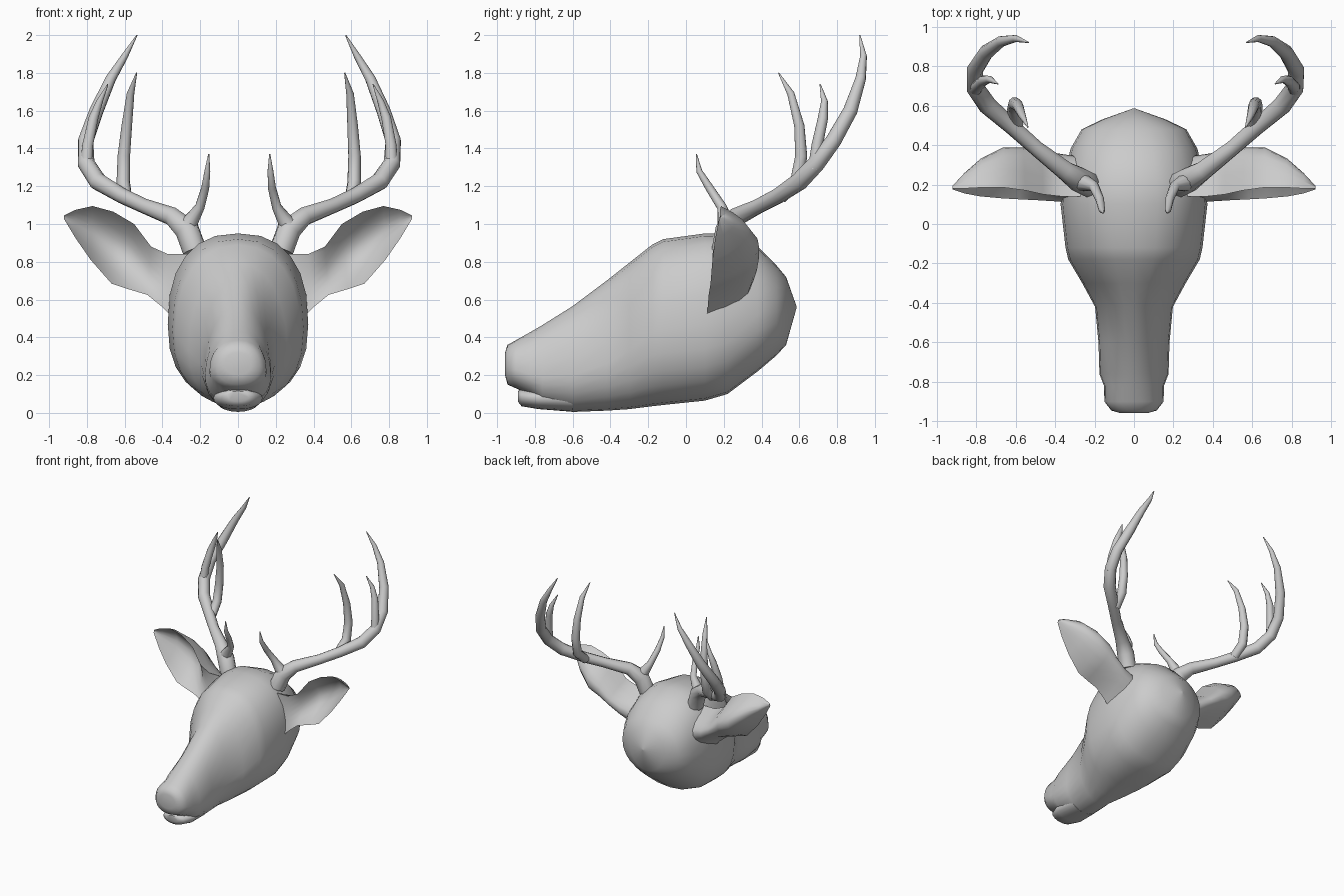
import bpy, bmesh
from math import sin, cos, pi
from mathutils import Vector


def loft(name, rings, angle=60):
    """Skin a list of equal-length point rings and cap both ends."""
    bm = bmesh.new()
    vr = [[bm.verts.new(p) for p in r] for r in rings]
    n = len(vr[0])
    for a, b in zip(vr, vr[1:]):
        for i in range(n):
            j = (i + 1) % n
            bm.faces.new((a[i], a[j], b[j], b[i]))
    bm.faces.new(vr[0])
    bm.faces.new(vr[-1])
    bmesh.ops.recalc_face_normals(bm, faces=bm.faces)
    me = bpy.data.meshes.new(name)
    bm.to_mesh(me)
    bm.free()
    ob = bpy.data.objects.new(name, me)
    bpy.context.collection.objects.link(ob)
    bpy.ops.object.select_all(action='DESELECT')
    ob.select_set(True)
    bpy.context.view_layer.objects.active = ob
    bpy.ops.object.shade_smooth_by_angle(angle=angle * pi / 180)
    return ob


def section(y, top, bottom, mid, w, n=2.2, segs=24):
    """Egg-like cross-section across the head."""
    pts = []
    for i in range(segs):
        a = 2 * pi * i / segs
        c, s = cos(a), sin(a)
        x = w * abs(c) ** (2 / n) * (1 if c > 0 else -1)
        h = (top - mid) if s > 0 else (mid - bottom)
        pts.append((x, y, mid + h * abs(s) ** (2 / n) * (1 if s > 0 else -1)))
    return pts


def tube(name, path, sides=10):
    """Tapered tube through (x, y, z, radius) points."""
    pts = [Vector(p[:3]) for p in path]
    rings, u = [], Vector((0, 1, 0.3))
    for i, p in enumerate(pts):
        t = (pts[min(i + 1, len(pts) - 1)] - pts[max(i - 1, 0)]).normalized()
        u = (u - t * u.dot(t)).normalized()
        v = t.cross(u)
        r = path[i][3]
        rings.append([p + r * (cos(2 * pi * k / sides) * u + sin(2 * pi * k / sides) * v)
                      for k in range(sides)])
    return loft(name, rings)


# Head: y, top, bottom, widest height, half width, squareness
HEAD = [
    (-.958, .32, .20, .26, .07, 2.2), (-.945, .36, .15, .25, .115, 2.2),
    (-.90, .385, .13, .23, .15, 2.2), (-.82, .43, .09, .20, .152, 2.1),
    (-.76, .465, .035, .19, .175, 2), (-.60, .565, .005, .20, .18, 2),
    (-.42, .70, .012, .26, .197, 2), (-.30, .795, .02, .33, .262, 2.1),
    (-.18, .89, .035, .42, .333, 2.2), (-.12, .92, .042, .44, .347, 2.3),
    (.10, .95, .065, .47, .372, 2.4), (.22, .95, .10, .50, .358, 2.4),
    (.38, .88, .22, .52, .322, 2.2), (.48, .78, .305, .54, .265, 2.1),
    (.53, .72, .36, .55, .16, 2), (.585, .565, .555, .56, .006, 2)]
loft("head", [section(*s) for s in HEAD])

# Lower jaw, projecting under the upper lip
JAW = [(-.89, .115, .06, .09, .06), (-.87, .125, .035, .085, .095),
       (-.78, .125, .02, .08, .13), (-.60, .13, .006, .08, .12)]
loft("lower_jaw", [section(*s) for s in JAW])

# Ears: upper rim (x, y, z), lower rim (x, y, z), outer depth, hollow depth
EAR = [
    ((.27, .14, .84), (.34, .11, .50), .22, .01),
    ((.37, .14, .84), (.40, .115, .56), .23, .01),
    ((.46, .15, .88), (.48, .12, .625), .24, .05),
    ((.55, .17, 1.0), (.58, .125, .655), .24, .15),
    ((.66, .185, 1.065), (.67, .13, .685), .23, .16),
    ((.77, .185, 1.095), (.78, .14, .81), .17, .12),
    ((.86, .18, 1.075), (.86, .155, .925), .09, .05),
    ((.92, .18, 1.045), (.92, .175, 1.025), .015, .004)]


def ear(name, side):
    rings = []
    for top, low, deep, hollow in EAR:
        a, b = Vector(top), Vector(low)
        arc = [(i / 8, deep) for i in range(9)] + [(.93 - .86 * i / 6, hollow) for i in range(7)]
        ring = []
        for t, d in arc:
            p = a.lerp(b, t)
            ring.append((side * p.x, p.y + d * max(sin(pi * t), 0) ** .9, p.z))
        rings.append(ring)
    loft(name, rings)


# Antlers: beam and tines as (x, y, z, radius) paths
ANTLER = {
    "beam": [(.23, .20, .86, .065), (.27, .22, .97, .066), (.35, .27, 1.04, .05),
             (.50, .385, 1.095, .04), (.62, .49, 1.15, .042), (.75, .60, 1.225, .048),
             (.815, .69, 1.32, .046), (.822, .78, 1.44, .042), (.77, .87, 1.60, .038),
             (.70, .925, 1.77, .028), (.63, .94, 1.89, .018), (.57, .92, 2.0, .003)],
    "brow_tine": [(.26, .21, 1.0, .045), (.205, .19, 1.09, .026), (.18, .125, 1.19, .022),
                  (.172, .07, 1.28, .016), (.168, .055, 1.37, .003)],
    "middle_tine": [(.60, .50, 1.14, .035), (.615, .585, 1.22, .036), (.617, .61, 1.36, .033),
                    (.607, .60, 1.52, .028), (.593, .555, 1.69, .02), (.565, .49, 1.80, .003)],
    "rear_tine": [(.815, .68, 1.29, .035), (.81, .695, 1.42, .03), (.785, .725, 1.56, .027),
                  (.755, .733, 1.65, .018), (.715, .71, 1.74, .003)]}

for label, side in (("right", 1), ("left", -1)):
    ear(label + "_ear", side)
    for part, path in ANTLER.items():
        # The left antler leans slightly further inward
        lean = .035 if side < 0 else 0
        tube(label + "_" + part,
             [(side * (x - lean * max(z - 1, 0)), y, z, r) for x, y, z, r in path])
